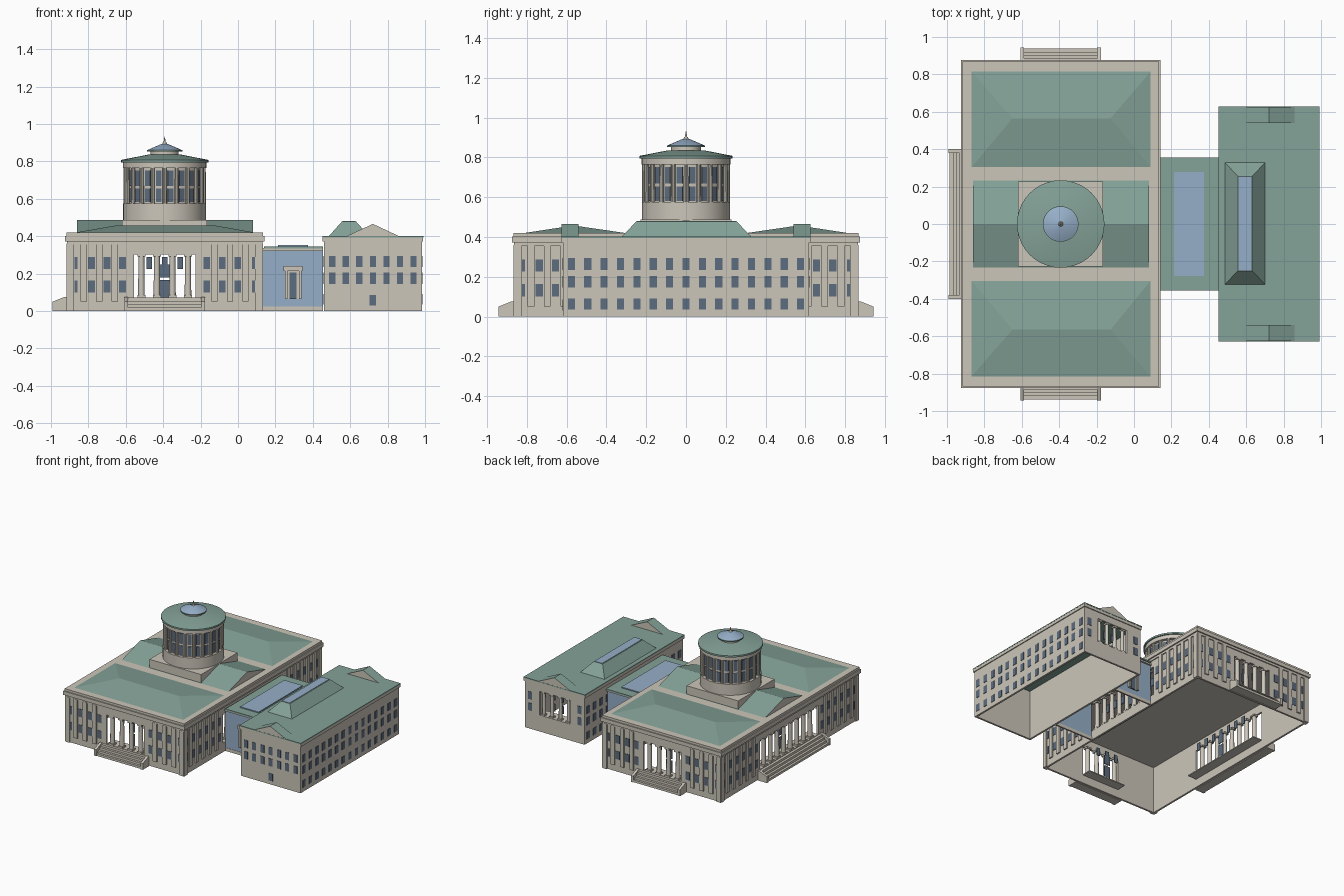
import bpy, bmesh, math
from mathutils import Matrix, Vector

cube = bpy.data.objects.get("Cube")
if cube:
    bpy.data.objects.remove(cube, do_unlink=True)


def material(name, rgb):
    col = [(c / 255 / 12.92) if c < 11 else ((c / 255 + 0.055) / 1.055) ** 2.4 for c in rgb] + [1]
    m = bpy.data.materials.new(name)
    m.use_nodes = True
    m.diffuse_color = col
    bsdf = m.node_tree.nodes["Principled BSDF"]
    bsdf.inputs["Base Color"].default_value = col
    bsdf.inputs["Roughness"].default_value = 0.8
    return m


STONE = material("limestone", (204, 198, 186))
GREEN = material("copper_green", (132, 162, 152))
GLASS = material("sky_glass", (150, 175, 200))
DARK = material("window_slate", (92, 108, 126))


class Part:
    """Collects simple solids into one named object."""

    def __init__(self, name, mat, frame=Matrix()):
        self.name, self.mats, self.frame, self.bm = name, [mat], frame, bmesh.new()

    def box(self, x0, x1, y0, y1, z0, z1, spin=Matrix()):
        place = Matrix.Translation(((x0 + x1) / 2, (y0 + y1) / 2, (z0 + z1) / 2))
        size = Matrix.Diagonal((x1 - x0, y1 - y0, z1 - z0, 1))
        bmesh.ops.create_cube(self.bm, size=1, matrix=self.frame @ spin @ place @ size)
        return self

    def drum(self, x, y, z0, z1, r0, r1=None, seg=40):
        place = Matrix.Translation((x, y, (z0 + z1) / 2))
        bmesh.ops.create_cone(self.bm, cap_ends=True, segments=seg, radius1=r0,
                              radius2=r0 if r1 is None else r1, depth=z1 - z0,
                              matrix=self.frame @ place)
        return self

    def loft(self, low, z0, high, z1):
        rings = []
        for (x0, x1, y0, y1), z in ((low, z0), (high, z1)):
            corners = ((x0, y0), (x1, y0), (x1, y1), (x0, y1))
            rings.append([self.bm.verts.new(self.frame @ Vector((x, y, z))) for x, y in corners])
        a, b = rings
        self.bm.faces.new(a[::-1])
        self.bm.faces.new(b)
        for i in range(4):
            j = (i + 1) % 4
            self.bm.faces.new((a[i], a[j], b[j], b[i]))
        bmesh.ops.dissolve_degenerate(self.bm, dist=0.0005, edges=self.bm.edges[:])
        bmesh.ops.remove_doubles(self.bm, verts=self.bm.verts[:], dist=0.0005)
        return self

    def done(self, smooth=False, ends=None):
        bmesh.ops.recalc_face_normals(self.bm, faces=self.bm.faces[:])
        if ends:  # upright gable ends take a second colour
            self.mats.append(ends)
            for f in self.bm.faces:
                f.material_index = int(abs(f.normal.z) < 0.1)
        mesh = bpy.data.meshes.new(self.name)
        self.bm.to_mesh(mesh)
        self.bm.free()
        for m in self.mats:
            mesh.materials.append(m)
        ob = bpy.data.objects.new(self.name, mesh)
        bpy.context.collection.objects.link(ob)
        if smooth:
            bpy.ops.object.select_all(action='DESELECT')
            ob.select_set(True)
            bpy.context.view_layer.objects.active = ob
            bpy.ops.object.shade_smooth_by_angle(angle=math.radians(35))


def side_frame(cx, cy, dist, turn):
    """Frame on one side of a block: x along the wall, -y outwards."""
    return (Matrix.Translation((cx, cy, 0)) @ Matrix.Rotation(math.radians(turn), 4, 'Z')
            @ Matrix.Translation((0, -dist, 0)))


def wall(name, frame, half, top, opening=None):
    p, t = Part(name, STONE, frame), 0.015
    if opening:
        o, z0, z1 = opening
        p.box(-half, -o, 0, t, 0, top).box(o, half, 0, t, 0, top)
        p.box(-o, o, 0, t, 0, z0).box(-o, o, 0, t, z1, top)
        p.box(-o, o, 0, 0.09, z0 - 0.008, z0)
    else:
        p.box(-half, half, 0, t, 0, top)
    p.done()


def windows(name, frame, spots, rows, width=0.036, y=-0.003):
    p = Part(name, DARK, frame)
    for u in spots:
        for z0, z1 in rows:
            p.box(u - width / 2, u + width / 2, y, y + 0.006, z0, z1)
    p.done()


def columns(name, frame, count, z0, z1, r, pitch=0.083):
    p = Part(name, STONE, frame)
    for i in range(count):
        u = (i - (count - 1) / 2) * pitch
        p.drum(u, 0.02, z0, z1, r, r * 0.85, 12)
        for z in (z0, z1 - 0.012):
            p.box(u - r * 1.15, u + r * 1.15, 0.02 - r * 1.15, 0.02 + r * 1.15, z, z + 0.012)
    p.done(smooth=True)


def steps(name, frame, half):
    p = Part(name, STONE, frame)
    for i in range(4):
        p.box(-half + 0.02, half - 0.02, -0.075 + 0.018 * i, 0, 0.018 * i, 0.018 * (i + 1))
    for s in (-half, half - 0.02):
        p.loft((s, s + 0.02, -0.08, 0), 0, (s, s + 0.02, -0.08, 0), 0.05)
        p.loft((s, s + 0.02, -0.08, 0), 0.05, (s, s + 0.02, -0.015, 0), 0.076)
    p.done()


# Main block: four walls with open colonnades
MX, HX, HY = -0.392, 0.515, 0.858
ROWS = [(0.10, 0.163), (0.226, 0.288)]
short = [0.225, 0.308, 0.391]
long = [0.41, 0.492, 0.574, 0.656, 0.738]
for side, turn, half, dist, cols, spots in (("front", 0, HX, HY, 4, short), ("east", 90, HY, HX, 8, long),
                                            ("back", 180, HX, HY, 4, short), ("west", -90, HY, HX, 8, long)):
    f = side_frame(MX, 0, dist, turn)
    o = cols * 0.083 / 2 if cols == 8 else 0.165
    o += 0.035 if cols == 8 else 0
    wall(side + "_wall", f, half, 0.372, (o, 0.073, 0.303))
    both = [s * u for u in spots for s in (-1, 1)]
    windows(side + "_windows", f, both, ROWS)
    windows(side + "_corner_windows", f, [s * (half - 0.041) for s in (-1, 1)], ROWS, 0.016)
    bays = [(i - cols / 2) * 0.083 for i in range(1, cols)]
    windows(side + "_porch_windows", f, bays, [ROWS[1]], 0.03, 0.085)
    windows(side + "_porch_door", f, [0], [(0.073, 0.165), (0.18, 0.25)], 0.05, 0.085)
    columns(side + "_columns", f, cols, 0.073, 0.303, 0.018)
    p = Part(side + "_pilasters", STONE, f)
    for u in spots:
        for s in (-1, 1):
            c = s * (u + 0.0413)
            p.box(c - 0.017, c + 0.017, -0.01, 0.002, 0.05, 0.36)
    for s in (-1, 1):
        c = s * (half - 0.013)
        p.box(c - 0.018, c + 0.018, -0.01, 0.002, 0, 0.36)
    p.done()
    if side != "east":
        steps(side + "_steps", side_frame(MX, 0, dist + 0.005, turn), 0.4 if cols == 8 else 0.215)

cornice = Part("main_cornice", STONE)
for grow, z0, z1 in ((0.008, 0.355, 0.372), (0.018, 0.372, 0.402), (0.01, 0.402, 0.42)):
    gx, gy = HX + grow, HY + grow
    if z0 < 0.36:
        for s in (-1, 1):
            cornice.box(MX - gx, MX + gx, s * HY - grow, s * HY + grow, z0, z1)
            cornice.box(MX + s * HX - grow, MX + s * HX + grow, -gy, gy, z0, z1)
    else:
        cornice.box(MX - gx, MX + gx, -gy, gy, z0, z1)
cornice.done()

# Main roofs: two hips and a gable between them
for name, s in (("front_hip_roof", -1), ("back_hip_roof", 1)):
    y0, y1 = sorted((s * 0.29, s * 0.828))
    Part(name, GREEN).loft((-0.88, 0.10, y0, y1), 0.418, (-0.65, -0.125, s * 0.565, s * 0.565), 0.458).done()
Part("middle_gable_roof", GREEN).loft((-0.86, 0.08, -0.24, 0.24), 0.418,
                                      (-0.86, 0.08, 0, 0), 0.487).done(ends=STONE)

# Rotunda
R = Matrix.Translation((MX, 0, 0))
Part("rotunda_base", STONE, R).box(-0.227, 0.227, -0.228, 0.228, 0.418, 0.488).done()
Part("rotunda_drum", STONE, R).drum(0, 0, 0.488, 0.575, 0.222).drum(0, 0, 0.575, 0.765, 0.2) \
    .drum(0, 0, 0.765, 0.798, 0.224).done(smooth=True)
glazing, ring = Part("rotunda_windows", DARK, R), Part("rotunda_columns", STONE, R)
for i in range(20):
    spin = Matrix.Rotation(math.radians(18 * i + 9), 4, 'Z')
    for z0, z1 in ((0.582, 0.655), (0.67, 0.752)):
        glazing.box(-0.015, 0.015, -0.204, -0.197, z0, z1, spin)
    a = math.radians(18 * i)
    ring.drum(0.209 * math.sin(a), -0.209 * math.cos(a), 0.575, 0.765, 0.012, 0.011, 10)
glazing.done()
ring.done(smooth=True)
Part("rotunda_roof", GREEN, R).drum(0, 0, 0.795, 0.808, 0.234).drum(0, 0, 0.808, 0.836, 0.234, 0.09).done(smooth=True)
Part("lantern", STONE, R).drum(0, 0, 0.83, 0.855, 0.075).done(smooth=True)
Part("lantern_rim", GREEN, R).drum(0, 0, 0.853, 0.861, 0.095).done(smooth=True)
Part("lantern_glass", GLASS, R).drum(0, 0, 0.861, 0.893, 0.092, 0.018).done(smooth=True)
Part("finial", STONE, R).drum(0, 0, 0.89, 0.903, 0.014, 0.01, 12).drum(0, 0, 0.903, 0.932, 0.006, 0.001, 12).done(smooth=True)

# Glazed link between the two blocks
link = Part("link_glass_walls", GLASS)
trim, portal, door = Part("link_trim", STONE), Part("link_portals", STONE), Part("link_doors", DARK)
for s in (-1, 1):
    link.box(0.125, 0.455, s * 0.33 - 0.004, s * 0.33 + 0.004, 0.025, 0.322)
    trim.box(0.125, 0.455, s * 0.335 - 0.012, s * 0.335 + 0.012, 0.322, 0.336)
    trim.box(0.125, 0.455, s * 0.33 - 0.006, s * 0.33 + 0.006, 0, 0.025)
    for x in (0.25, 0.325):
        portal.box(x, x + 0.014, s * 0.34 - 0.012, s * 0.34 + 0.012, 0.065, 0.22)
    portal.box(0.243, 0.346, s * 0.34 - 0.014, s * 0.34 + 0.014, 0.215, 0.24)
    portal.box(0.264, 0.325, s * 0.335 - 0.006, s * 0.335 + 0.006, 0.065, 0.22)
    door.box(0.276, 0.313, s * 0.339 - 0.005, s * 0.339 + 0.005, 0.065, 0.205)
for p in (link, trim, portal, door):
    p.done()
roof = Part("link_roof", GREEN)
for s in (-1, 1):
    y0, y1 = sorted((s * 0.275, s * 0.355))
    roof.box(0.138, 0.455, y0, y1, 0.334, 0.345)
roof.box(0.138, 0.213, -0.275, 0.275, 0.334, 0.345).box(0.375, 0.455, -0.275, 0.275, 0.334, 0.345).done()
Part("link_skylight", GLASS).box(0.213, 0.375, -0.277, 0.277, 0.338, 0.353).done()

# Annex block
AX, AW, AL = 0.721, 0.262, 0.618
LOW, MID, HIGH = (0.035, 0.09), (0.145, 0.205), (0.235, 0.295)
end_spots = [(i - 3) * 0.0725 for i in range(7)]
side_spots = [(i - 7) * 0.0823 for i in range(15)]
for side, turn, half, dist in (("front", 0, AW, AL), ("east", 90, AL, AW), ("back", 180, AW, AL), ("west", -90, AL, AW)):
    f = side_frame(AX, 0, dist, turn)
    name = "annex_" + side
    wall(name + "_wall", f, half, 0.394, (0.135, 0.13, 0.32) if side == "back" else None)
    Part(name + "_cornice", STONE, f).box(-half - 0.007, half + 0.007, -0.007, 0.01, 0.372, 0.397).done()
    if side == "back":
        windows(name + "_windows", f, [end_spots[i] for i in (0, 6)], (MID, HIGH))
        windows(name + "_porch_windows", f, end_spots[2:5], (MID, HIGH), 0.03, 0.085)
        columns(name + "_columns", f, 4, 0.13, 0.32, 0.014, 0.0725)
    elif side == "front":
        windows(name + "_windows", f, end_spots, (MID, HIGH), 0.033)
        windows(name + "_door", f, [0], [(0.03, 0.087)], 0.036)
    else:
        windows(name + "_windows", f, side_spots, (LOW, MID, HIGH))
Part("annex_roof", GREEN).box(AX - AW - 0.008, AX + AW + 0.008, -0.627, 0.627, 0.394, 0.402).done()
for name, y0 in (("annex_front_gable", -0.626), ("annex_back_gable", 0.54)):
    y1 = y0 + 0.086
    Part(name, GREEN).loft((0.58, 0.862, y0, y1), 0.4, (AX, AX, y0, y1), 0.466).done(ends=STONE)
Part("annex_monitor", GREEN).loft((0.485, 0.702, -0.325, 0.33), 0.4, (0.555, 0.632, -0.25, 0.255), 0.478).done()
Part("annex_skylight", GLASS).box(0.56, 0.627, -0.248, 0.253, 0.476, 0.481).done()
